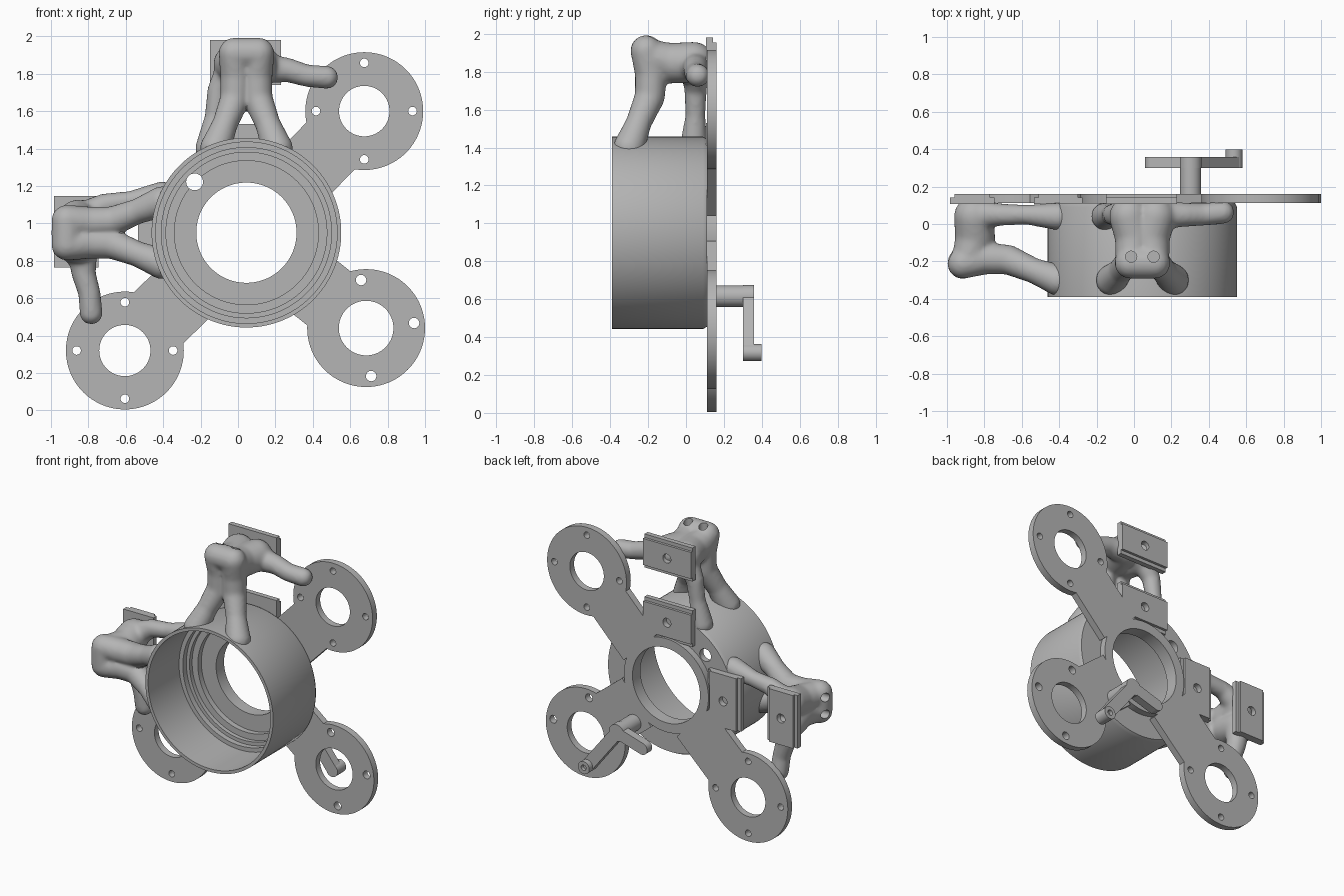
import bpy, bmesh, math
from mathutils import Matrix, Vector

if "Cube" in bpy.data.objects:
    bpy.data.objects.remove(bpy.data.objects["Cube"])

HUB = Vector((0.045, 0, 0.95))      # everything is built around the drum axis
BACK, FACE = 0.16, 0.112            # back and front of the flat plates

grey = bpy.data.materials.new("plain_grey")
grey.use_nodes = True
grey.diffuse_color = (0.46, 0.46, 0.46, 1)
grey.node_tree.nodes["Principled BSDF"].inputs["Base Color"].default_value = (0.46, 0.46, 0.46, 1)

parts = []


def make(name, bm, part=True):
    bmesh.ops.recalc_face_normals(bm, faces=bm.faces)
    mesh = bpy.data.meshes.new(name)
    bm.to_mesh(mesh)
    bm.free()
    obj = bpy.data.objects.new(name, mesh)
    bpy.context.collection.objects.link(obj)
    if part:
        mesh.materials.append(grey)
        parts.append(obj)
    return obj


def bake(obj):
    """Apply all modifiers of an object."""
    dg = bpy.context.evaluated_depsgraph_get()
    mesh = bpy.data.meshes.new_from_object(obj.evaluated_get(dg))
    obj.modifiers.clear()
    obj.data = mesh


def cut(obj, bm):
    cutter = make("cutter", bm, part=False)
    cutter.hide_render = True
    mod = obj.modifiers.new("cut", 'BOOLEAN')
    mod.operation, mod.solver, mod.object = 'DIFFERENCE', 'EXACT', cutter
    bake(obj)
    bpy.data.objects.remove(cutter)


def disc(bm, x, z, r, y0, y1, segs=64):
    m = Matrix.Translation((x, (y0 + y1) / 2, z)) @ Matrix.Rotation(math.pi / 2, 4, 'X')
    bmesh.ops.create_cone(bm, cap_ends=True, segments=segs, radius1=r, radius2=r,
                          depth=abs(y1 - y0), matrix=m)


def bar(bm, p, q, width, y0, y1):
    """Flat bar from p to q in the xz plane."""
    d = Vector(q) - Vector(p)
    mid = (Vector(p) + Vector(q)) / 2
    m = (Matrix.Translation((mid.x, (y0 + y1) / 2, mid.y))
         @ Matrix.Rotation(-math.atan2(d.y, d.x), 4, 'Y')
         @ Matrix.Diagonal((d.length, y1 - y0, width, 1)))
    bmesh.ops.create_cube(bm, size=1, matrix=m)


def limb(bm, *nodes):
    """Chain of tapered round segments through (x, y, z, radius) nodes."""
    for n in nodes:
        bmesh.ops.create_uvsphere(bm, u_segments=20, v_segments=12, radius=n[3],
                                  matrix=Matrix.Translation(n[:3]))
    for a, b in zip(nodes, nodes[1:]):
        pa, pb = Vector(a[:3]), Vector(b[:3])
        m = Matrix.Translation((pa + pb) / 2) @ (pb - pa).to_track_quat('Z', 'Y').to_matrix().to_4x4()
        bmesh.ops.create_cone(bm, cap_ends=True, segments=20, radius1=a[3], radius2=b[3],
                              depth=(pb - pa).length, matrix=m)


def mirrored(obj, name):
    """Copy reflected across the diagonal plane through the drum axis."""
    mesh = obj.data.copy()
    mesh.transform(Matrix(((0, 0, -1, 0), (0, 1, 0, 0), (-1, 0, 0, 0), (0, 0, 0, 1))))
    mesh.flip_normals()
    copy = bpy.data.objects.new(name, mesh)
    bpy.context.collection.objects.link(copy)
    parts.append(copy)


# drum: stepped hollow profile (radius, y) turned around the axis
profile = [(.485, -.39), (.507, -.39), (.507, .09), (.495, FACE), (.335, FACE), (.335, BACK),
           (.268, BACK), (.268, .07), (.385, .07), (.385, .03), (.43, .03), (.43, 0),
           (.455, 0), (.455, -.04), (.485, -.04)]
bm = bmesh.new()
verts = [bm.verts.new((r, y, 0)) for r, y in profile]
edges = [bm.edges.new((verts[i - 1], v)) for i, v in enumerate(verts)]
bmesh.ops.spin(bm, geom=verts + edges, cent=(0, 0, 0), axis=(0, 1, 0),
               angle=math.tau, steps=128, use_merge=True)
bmesh.ops.remove_doubles(bm, verts=bm.verts, dist=1e-4)
drum = make("drum", bm)
bm = bmesh.new()
disc(bm, -.277, .272, .045, -.03, .3, 32)
cut(drum, bm)

# three motor rings with their arms
rings = [("upper_left", (.63, .65), .135, 0, 4, .023, .36),
         ("lower_right", (-.65, -.63), .137, 0, 4, .023, .38),
         ("lower_left", (.64, -.51), .146, 6, 3, .028, .37)]
for name, c, hole, turn, bolts, bolt_r, width in rings:
    bm = bmesh.new()
    disc(bm, *c, .315, FACE, BACK, 96)
    ring = make("motor_ring_" + name, bm)
    bm = bmesh.new()
    disc(bm, *c, hole, 0, .3)
    for i in range(bolts):
        a = math.radians(turn - 90 + 90 * i)
        disc(bm, c[0] + .258 * math.cos(a), c[1] + .258 * math.sin(a), bolt_r, 0, .3, 20)
    cut(ring, bm)
    way = Vector(c).normalized()
    bm = bmesh.new()
    bar(bm, way * .3, Vector(c) - way * .24, width, FACE, BACK)
    make("arm_" + name, bm)

# rail brackets: slab with a stepped back and a screw hole
for name, low, high in (("outer", .79, 1.03), ("inner", .32, .58)):
    mid = (low + high) / 2
    bm = bmesh.new()
    bar(bm, (-.005, low), (-.005, high), .38, .106, .142)
    slab = make(name + "_bracket_top", bm)
    bm = bmesh.new()
    bar(bm, (-.005, low + .025), (-.005, high - .025), .38, .14, BACK)
    pad = make(name + "_bracket_pad_top", bm)
    for obj in (slab, pad):
        bm = bmesh.new()
        disc(bm, -.005, mid, .032, .12, .3, 24)
        cut(obj, bm)
    mirrored(slab, name + "_bracket_side")
    mirrored(pad, name + "_bracket_pad_side")

# organic support: head, web to the bracket, legs and strut, fused and smoothed
bm = bmesh.new()
for s in (-1, 1):
    limb(bm, (.066 * s, -.21, .96, .083), (.055 * s, -.185, .84, .085),
         (.06 * s, -.19, .72, .08), (.115 * s, -.25, .58, .068), (.165 * s, -.3, .45, .085))
    limb(bm, (.06 * s, -.2, .935, .085), (.04 * s, -.07, .895, .108), (.07 * s, .04, .9, .108))
limb(bm, (-.066, -.21, .96, .083), (.066, -.21, .96, .083))
limb(bm, (-.08, .05, .88, .085), (-.15, .05, .76, .06), (-.17, .05, .62, .053), (-.2, .04, .45, .075))
limb(bm, (.08, .05, .88, .085), (.22, .05, .87, .065), (.32, .05, .84, .06), (.43, .062, .83, .062))
support = make("support_top", bm)
fuse = support.modifiers.new("fuse", 'REMESH')
fuse.mode, fuse.voxel_size = 'VOXEL', .012
soft = support.modifiers.new("soft", 'SMOOTH')
soft.factor, soft.iterations = .5, 10
bake(support)
# clear the drum bore, then the two screw holes in the head
bm = bmesh.new()
disc(bm, 0, 0, .495, -.6, .4, 96)
cut(support, bm)
bm = bmesh.new()
for s in (-1, 1):
    bmesh.ops.create_cone(bm, cap_ends=True, segments=24, radius1=.03, radius2=.03, depth=.2,
                          matrix=Matrix.Translation((.06 * s, -.175, 1.06)))
cut(support, bm)
support.data.materials.clear()
support.data.materials.append(grey)
mirrored(support, "support_side")

# crank on the back: pivot pin, bent lever and end boss
pivot, handle, tail = (.257, -.335), (.49, -.632), (.055, -.395)
bm = bmesh.new()
disc(bm, *pivot, .057, .15, .32, 32)
make("crank_pin", bm)
for name, end, r in (("long", handle, .043), ("short", tail, .042)):
    bm = bmesh.new()
    bar(bm, pivot, end, r * 2, .3, .358)
    make("crank_lever_" + name, bm)
bm = bmesh.new()
disc(bm, *pivot, .06, .3, .358, 32)
make("crank_elbow", bm)
bm = bmesh.new()
disc(bm, *tail, .042, .3, .358, 32)
make("crank_tail", bm)
bm = bmesh.new()
disc(bm, *handle, .045, .3, .397, 32)
boss = make("crank_boss", bm)
bm = bmesh.new()
disc(bm, *handle, .02, .37, .5, 20)
cut(boss, bm)

# place parts and smooth the curved faces
for obj in parts:
    obj.location = HUB
    obj.data.shade_smooth()
    obj.data.set_sharp_from_angle(angle=math.radians(35))
